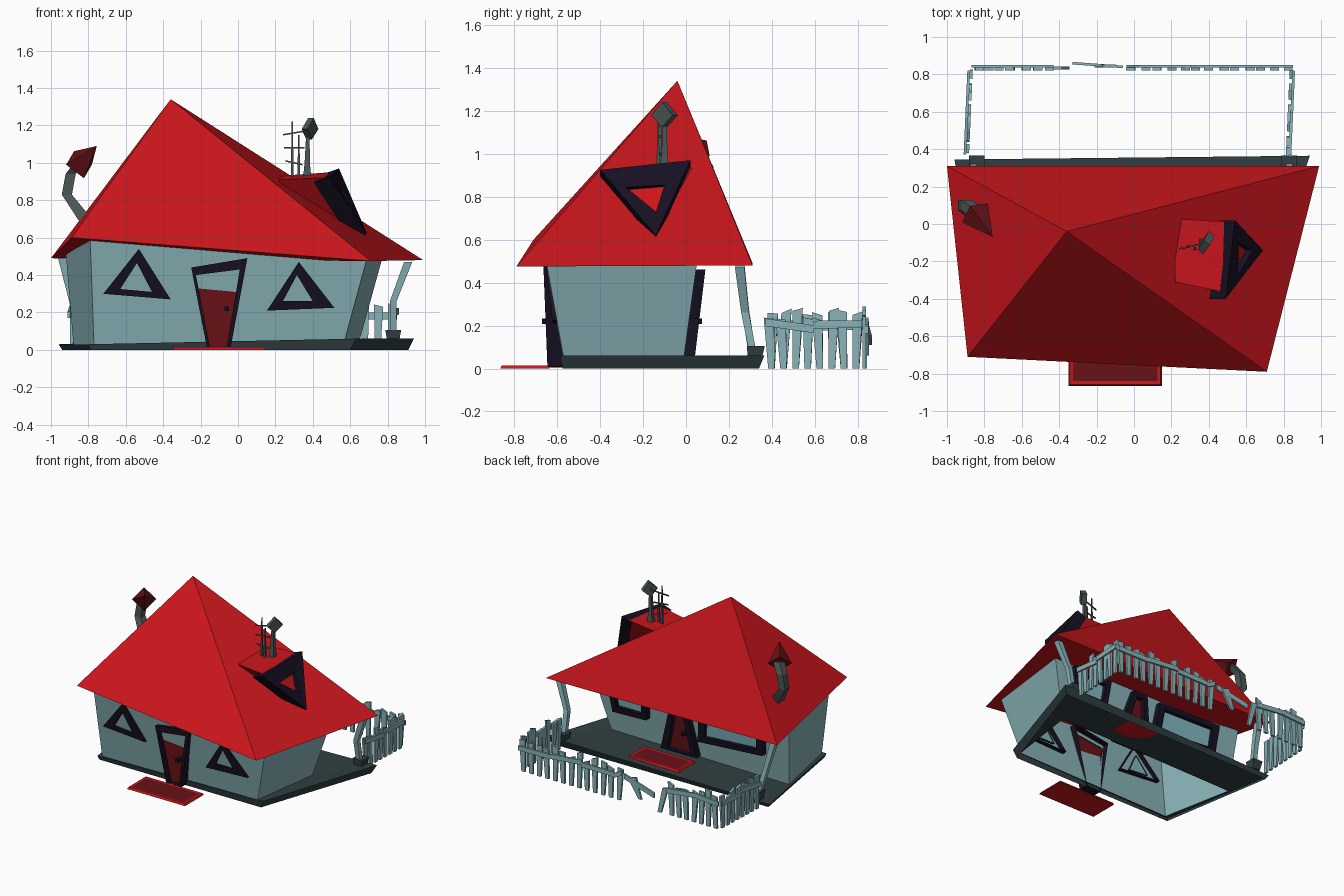
import bpy, bmesh, math, random
from mathutils import Vector as V, Matrix

if "Cube" in bpy.data.objects:
    bpy.data.objects.remove(bpy.data.objects["Cube"])
random.seed(4)

def mat(name, r, g, b):
    m = bpy.data.materials.new(name)
    m.diffuse_color = (r, g, b, 1)
    m.use_nodes = True
    m.node_tree.nodes["Principled BSDF"].inputs["Base Color"].default_value = m.diffuse_color
    return m

RED = mat("red", .6, .008, .012)
DARKRED = mat("dark_red", .14, .006, .008)
TEAL = mat("teal", .25, .45, .48)
GLASS = mat("glass", .22, .48, .54)
SLATE = mat("slate", .03, .05, .055)
INK = mat("ink", .008, .005, .015)
METAL = mat("metal", .07, .09, .09)

def finish(name, bm, material, recalc=True):
    if recalc:
        bmesh.ops.recalc_face_normals(bm, faces=bm.faces)
    me = bpy.data.meshes.new(name)
    bm.to_mesh(me)
    bm.free()
    me.materials.append(material)
    ob = bpy.data.objects.new(name, me)
    bpy.context.collection.objects.link(ob)
    return ob

def loft(bm, loops, cap_start=True, cap_end=True):
    """Skin a series of equal-length point loops."""
    rings = [[bm.verts.new(p) for p in lp] for lp in loops]
    n = len(rings[0])
    for a, b in zip(rings, rings[1:]):
        for i in range(n):
            j = (i + 1) % n
            bm.faces.new((a[i], a[j], b[j], b[i]))
    if cap_start:
        bm.faces.new(rings[0][::-1])
    if cap_end:
        bm.faces.new(rings[-1])

def solid(name, loops, material, cap_start=True, cap_end=True):
    bm = bmesh.new()
    loft(bm, loops, cap_start, cap_end)
    return finish(name, bm, material)

def square(c, rx, ry=None):
    ry = ry or rx
    x, y, z = c
    return [(x-rx, y-ry, z), (x+rx, y-ry, z), (x+rx, y+ry, z), (x-rx, y+ry, z)]

def tube(name, path, material):
    """Square tube through (x, y, z, radius) points."""
    return solid(name, [square(p[:3], p[3]) for p in path], material)

def framed(name, outer, inner, depth, panel_material):
    """Raised frame around an inset panel; depth points into the wall."""
    d = V(depth)
    o, i = [V(p) for p in outer], [V(p) for p in inner]
    solid(name + "_frame", [[p + d for p in o], o, i, [p + d * .6 for p in i]], INK, False, False)
    bm = bmesh.new()
    bm.faces.new([bm.verts.new(p + d * .5) for p in i])
    f = finish(name + "_panel", bm, panel_material, False)
    me = f.data
    if me.polygons[0].normal.dot(d) > 0:
        me.flip_normals()

# Roof: crooked four-sided pyramid
bm = bmesh.new()
apex = bm.verts.new((-.36, -.04, 1.34))
eave = [bm.verts.new(p) for p in
        [(-.89, -.71, .6), (.71, -.79, .475), (.99, .31, .48), (-1, .31, .49)]]
for k in range(4):
    bm.faces.new((eave[k], eave[(k + 1) % 4], apex))
bm.faces.new(eave[::-1])
finish("roof", bm, RED)

# Walls and open-bottomed base with porch deck
wall_foot = [(-.77, -.57, .03), (.57, -.57, .05), (.65, -.01, .05), (-.88, -.01, .03)]
wall_top = [(-.79, -.65, .59), (.69, -.65, .49), (.77, .05, .485), (-.92, .05, .51)]
solid("walls", [wall_foot, wall_top], TEAL, False, False)
solid("base", [
    [(-.79, -.575, 0), (.6, -.575, 0), (.91, .34, 0), (-.94, .33, 0)],
    [(-.8, -.585, .03), (.63, -.585, .06), (.94, .365, .06), (-.96, .345, .03)],
    wall_foot], SLATE, False, False)

# Front and back openings, given as (x, z) on the leaning walls
def front(pts):
    return [(x, -.6 - (z - .05) * .13, z) for x, z in pts]

def back(pts):
    return [(x, .035 + z * .12, z) for x, z in pts]

framed("front_left_window", front([(-.53, .54), (-.36, .27), (-.72, .3)]),
       front([(-.54, .465), (-.46, .31), (-.63, .325)]), (0, .06, 0), GLASS)
framed("front_right_window", front([(.325, .47), (.515, .225), (.155, .21)]),
       front([(.315, .4), (.4, .26), (.24, .26)]), (0, .06, 0), GLASS)

def door_front(pts):
    return [(x, -.645 - z * .04, z) for x, z in pts]

framed("front_door", door_front([(-.25, .44), (.05, .49), (-.04, .01), (-.165, .005)]),
       door_front([(-.225, .4), (.01, .43), (-.06, .018), (-.15, .012)]), (0, .08, 0), DARKRED)
framed("back_door", back([(-.05, .46), (.07, .46), (.19, .05), (-.12, .05)]),
       back([(-.02, .42), (.04, .42), (.13, .06), (-.07, .06)]), (0, -.07, 0), DARKRED)
framed("back_left_window", back([(-.72, .46), (-.17, .45), (-.14, .19), (-.7, .23)]),
       back([(-.66, .42), (-.22, .41), (-.2, .24), (-.65, .27)]), (0, -.06, 0), GLASS)
framed("back_right_window", back([(.28, .45), (.62, .46), (.59, .23), (.3, .24)]),
       back([(.33, .41), (.57, .42), (.55, .28), (.34, .28)]), (0, -.06, 0), GLASS)
for nm, c in (("front_door_knob", (-.06, -.645, .22)), ("back_door_knob", (-.02, .05, .22))):
    solid(nm, [square((c[0], c[1], c[2] + dz), .012, .025) for dz in (-.012, .012)], INK)

# Doormats with raised rim
for nm, c, rx, ry in (("front_mat", (-.1, -.75, 0), .25, .115), ("back_mat", (.07, .2, .045), .22, .1)):
    x, y, z = c
    solid(nm + "_rim", [square(c, rx, ry), square((x, y, z+.015), rx-.008, ry-.008),
                        square((x, y, z+.013), rx-.025, ry-.025)], RED, True, False)
    solid(nm + "_top", [square((x, y, z+.005), rx-.025, ry-.025),
                        square((x, y, z+.013), rx-.025, ry-.025)], DARKRED)

# Porch posts and feet
for nm, path in (
        ("right", [(.83, .31, .08, .017), (.83, .275, .26, .018), (.91, .25, .47, .022)]),
        ("left", [(-.84, .31, .06, .017), (-.89, .275, .28, .018), (-.94, .25, .49, .022)])):
    tube(nm + "_post", path, TEAL)
    x = path[0][0]
    solid(nm + "_post_foot", [square((x, .32, .035), .03), square((x, .325, .105), .042)], SLATE)

# Dormer: red body, dark triangular frame, glass
solid("dormer_body", [[(.22, -.31, .91), (.22, .03, .93), (.22, -.14, .7)],
                      [(.46, -.36, .92), (.5, .01, .95), (.64, -.14, .64)]], RED)
framed("dormer_window", [(.49, -.4, .925), (.54, .02, .97), (.69, -.14, .62)],
       [(.555, -.28, .845), (.56, -.1, .855), (.635, -.14, .73)], (-.085, 0, -.03), GLASS)

# Antennas on the dormer
tube("mast", [(.37, -.1, .92, .022), (.37, -.1, 1.0, .014), (.375, -.1, 1.2, .008)], METAL)
c = V((.385, -.1, 1.18))
a = V((.03, .05, 0))
solid("mast_dish", [[c + s * V((.015, -.012, 0)) + p for p in
                     (V((.005, 0, .06)), a, V((-.005, 0, -.055)), -a)] for s in (-1, 1)], METAL)
for k, (x, y, top) in enumerate(((.29, -.12, 1.22), (.325, -.13, 1.15))):
    tube(f"aerial_{k}", [(x, y, .92, .008), (x, y, top, .003)], METAL)
for k, (z, h) in enumerate(((1.0, .045), (1.08, .055), (1.16, .06))):
    p, w = V((.3, -.12, z)), V((h, .012, -.01 + .01 * k))
    solid(f"aerial_bar_{k}", [[p + s * w + V(q) for q in
          ((0, -.004, -.004), (0, .004, -.004), (0, .004, .004), (0, -.004, .004))] for s in (-1, 1)], METAL)

# Bent chimney pipe with a tilted cap
tube("chimney_pipe", [(-.76, .02, .62, .045), (-.915, .1, .83, .027), (-.895, .1, .94, .027),
                      (-.84, .06, 1.01, .03)], METAL)
tip, root = V((-.755, -.07, 1.09)), V((-.85, .06, .99))
d = tip - root
bm = bmesh.new()
bmesh.ops.create_cone(bm, cap_ends=True, segments=4, radius1=.085, radius2=0, depth=d.length,
                      matrix=Matrix.Translation((tip + root) / 2) @ d.to_track_quat('Z', 'Y').to_matrix().to_4x4())
finish("chimney_cap", bm, DARKRED)

# Fence: ragged tapered slats and uneven rails
def slat(bm, base, t, h, lean, w0=.015, w1=.024):
    n = V((-t.y, t.x, 0)) * .008
    top = base + V((0, 0, h)) + t * lean
    tilt = V((0, 0, random.uniform(-.012, .012)))
    loft(bm, [[base - t*w0 - n, base + t*w0 - n, base + t*w0 + n, base - t*w0 + n],
              [top - t*w1 - n - tilt, top + t*w1 - n + tilt, top + t*w1 + n + tilt, top - t*w1 + n - tilt]])

def rail(bm, a, b, w=.018):
    t = (b - a).normalized()
    n, u = V((-t.y, t.x, 0)) * .007, V((0, 0, w))
    loft(bm, [[p - n - u, p + n - u, p + n + u, p - n + u] for p in (a, b)])

def fence(name, a, b, count):
    bm = bmesh.new()
    a, b = V(a), V(b)
    t = (b - a).normalized()
    off = V((-t.y, t.x, 0)) * -.014
    for k in range(count):
        slat(bm, a.lerp(b, (k + .5) / count), t, random.uniform(.22, .28), random.uniform(-.015, .015))
    for s in range(0, count, 4):
        e = min(s + 4, count)
        rail(bm, a.lerp(b, s / count) + off + V((0, 0, random.uniform(.18, .22))),
             a.lerp(b, e / count) + off + V((0, 0, random.uniform(.18, .22))))
    finish(name, bm, TEAL)

fence("right_fence", (.82, .37, 0), (.84, .82, 0), 8)
fence("left_fence", (-.87, .82, 0), (-.89, .37, 0), 8)
fence("back_fence_right", (.85, .83, 0), (-.04, .83, 0), 13)
fence("back_fence_left", (-.43, .83, 0), (-.87, .83, 0), 7)

# Broken middle section of the fence
bm = bmesh.new()
rail(bm, V((-.06, .84, .2)), V((-.33, .86, .13)), .02)
slat(bm, V((-.2, .845, .06)), V((1, 0, 0)), .15, .07, .012, .035)
slat(bm, V((-.36, .835, 0)), V((1, 0, 0)), .2, -.05)
finish("broken_fence", bm, TEAL)
